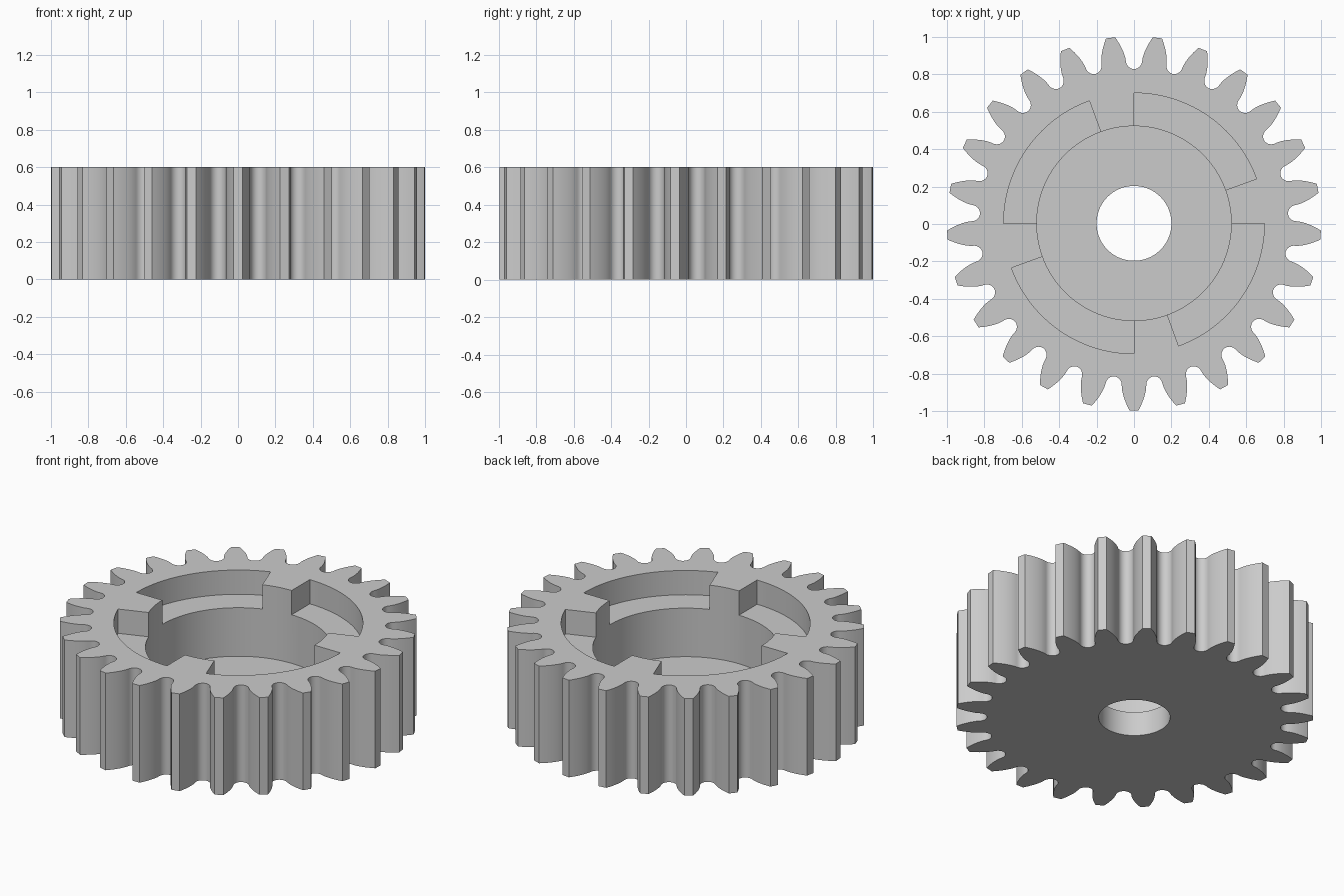
import bpy, bmesh
from math import pi, sin, cos, tan, acos, sqrt, radians

if "Cube" in bpy.data.objects:
    bpy.data.objects.remove(bpy.data.objects["Cube"])

TEETH = 25
TIP_R, BASE_R, ROOT_R = 1.0, 0.87, 0.825
HEIGHT = 0.6
CENTRE_Y = 0.0035
BASE_HALF = 0.0755          # half tooth angle at the base circle

grey = bpy.data.materials.new("gear grey")
grey.use_nodes = True
grey.diffuse_color = (0.6, 0.6, 0.6, 1)
grey.node_tree.nodes["Principled BSDF"].inputs["Base Color"].default_value = (0.6, 0.6, 0.6, 1)


def prism(name, outline, z0, z1):
    """Extrude a polar outline of (radius, angle) pairs from z0 to z1."""
    bm = bmesh.new()
    verts = [bm.verts.new((r * cos(a), r * sin(a) + CENTRE_Y, z0)) for r, a in outline]
    face = bm.faces.new(verts)
    top = bmesh.ops.extrude_face_region(bm, geom=[face])["geom"]
    bmesh.ops.translate(bm, vec=(0, 0, z1 - z0),
                        verts=[v for v in top if isinstance(v, bmesh.types.BMVert)])
    bmesh.ops.recalc_face_normals(bm, faces=bm.faces)
    mesh = bpy.data.meshes.new(name)
    bm.to_mesh(mesh)
    bm.free()
    mesh.materials.append(grey)
    obj = bpy.data.objects.new(name, mesh)
    bpy.context.collection.objects.link(obj)
    return obj


def circle(r, n=128):
    return [(r, 2 * pi * i / n) for i in range(n)]


def cut(target, cutter):
    mod = target.modifiers.new("cut", 'BOOLEAN')
    mod.operation = 'DIFFERENCE'
    mod.solver = 'EXACT'
    mod.object = cutter
    bpy.context.view_layer.objects.active = target
    bpy.ops.object.modifier_apply(modifier=mod.name)
    bpy.data.objects.remove(cutter)


# Half a tooth: involute flank from the tip down, then a rounded root
half = []
for i in range(9):
    r = TIP_R + (BASE_R - TIP_R) * i / 8
    p = acos(BASE_R / r)
    half.append((r, BASE_HALF - (tan(p) - p)))
for i in range(1, 9):
    t = pi / 2 * i / 8
    half.append((BASE_R - (BASE_R - ROOT_R) * sin(t),
                 BASE_HALF + (pi / TEETH - BASE_HALF) * (1 - cos(t))))

# Full gear outline, one tooth pointing straight to the front
outline = []
for k in range(TEETH):
    mid = -pi / 2 + 2 * pi * k / TEETH
    outline += [(r, mid - a) for r, a in reversed(half)]
    outline += [(r, mid + a) for r, a in half[:-1]]
gear = prism("gear_wheel", outline, 0, HEIGHT)

# Central recess and axle hole
cut(gear, prism("recess_cutter", circle(0.52), 0.15, 0.8))
cut(gear, prism("axle_hole_cutter", circle(0.2), -0.2, 0.4))

# Four shallow arc slots, leaving four tabs between them
for k in range(4):
    start = k * pi / 2
    arc = [start - radians(70) * i / 28 for i in range(29)]
    slot = [(0.697, a) for a in arc] + [(0.42, a) for a in reversed(arc)]
    cut(gear, prism("slot_cutter", slot, 0.45, 0.8))

# Smooth flanks and bores, crisp edges
bpy.ops.object.select_all(action='DESELECT')
gear.select_set(True)
bpy.context.view_layer.objects.active = gear
bpy.ops.object.shade_smooth_by_angle(angle=radians(30))
